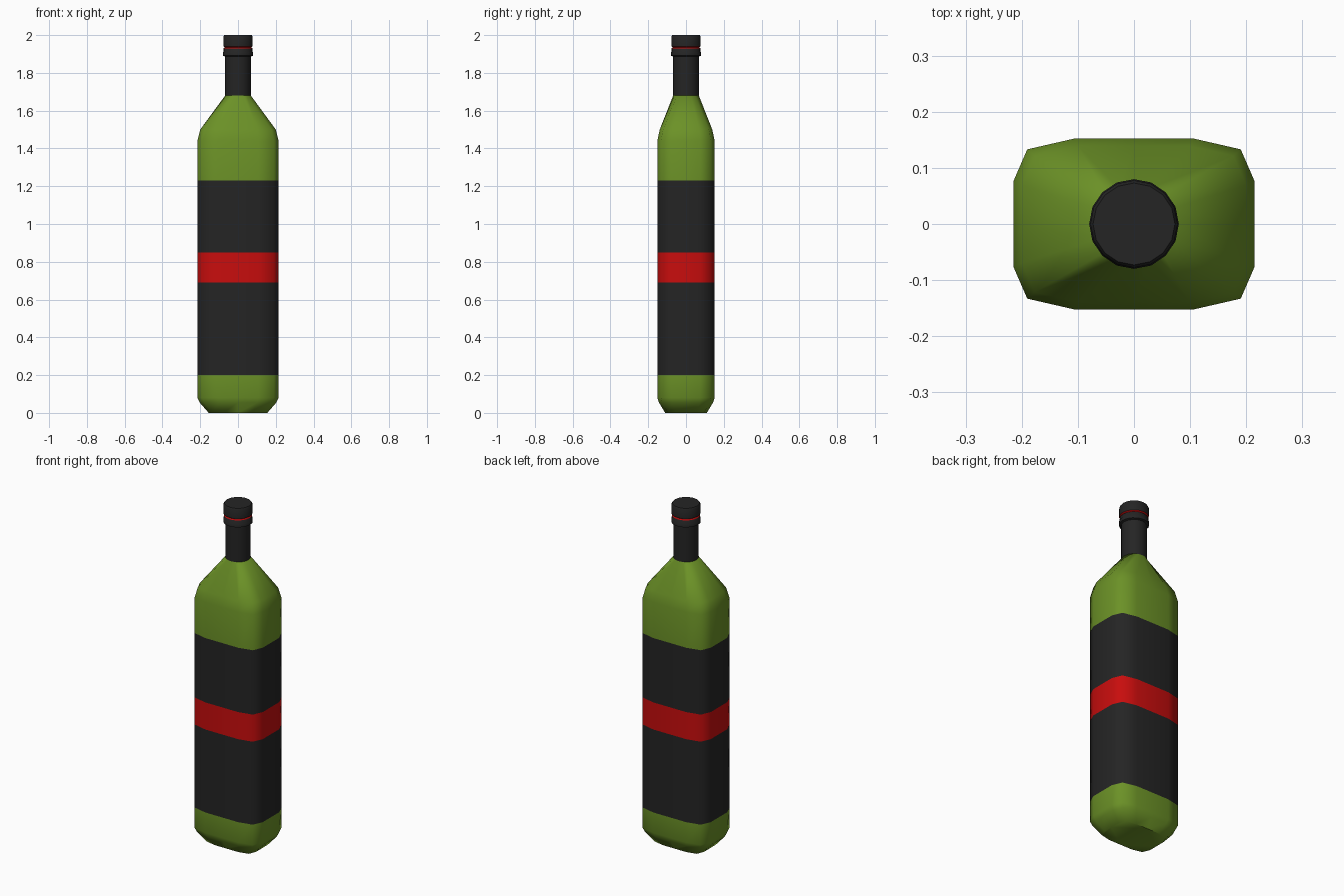
import bpy, bmesh, math

if "Cube" in bpy.data.objects:
    bpy.data.objects.remove(bpy.data.objects["Cube"])


def material(name, rgb):
    m = bpy.data.materials.new(name)
    m.diffuse_color = (*rgb, 1)
    m.use_nodes = True
    m.node_tree.nodes["Principled BSDF"].inputs["Base Color"].default_value = m.diffuse_color
    return m


GREEN = material("green glass", (0.148, 0.285, 0.02))
BLACK = material("black", (0.018, 0.018, 0.018))
RED = material("red", (0.58, 0.004, 0.004))

# rounded-rectangle section, 16 sides (one quadrant mirrored)
quad = [(1, 0), (1, 0.5), (0.885, 0.875), (0.5, 1)]
section = (quad + [(0, 1)] + [(-x, y) for x, y in quad[:0:-1]]
           + [(-x, -y) for x, y in quad] + [(0, -1)]
           + [(x, -y) for x, y in quad[:0:-1]])
circle = [(math.cos(i * math.pi / 8), math.sin(i * math.pi / 8)) for i in range(16)]


def loft(name, rings, colour_rule):
    """rings: (z, half width, half depth, roundness 0..1)"""
    bm = bmesh.new()
    loops = []
    for z, w, d, k in rings:
        loops.append([bm.verts.new((w * (s[0] + (c[0] - s[0]) * k),
                                    d * (s[1] + (c[1] - s[1]) * k), z))
                      for s, c in zip(section, circle)])
    for a, b in zip(loops, loops[1:]):
        for i in range(16):
            j = (i + 1) % 16
            bm.faces.new((a[i], a[j], b[j], b[i]))
    bm.faces.new(loops[0][::-1])
    bm.faces.new(loops[-1])
    for f in bm.faces:
        f.material_index = colour_rule(f.calc_center_median().z)
    me = bpy.data.meshes.new(name)
    bm.to_mesh(me)
    bm.free()
    for m in (GREEN, BLACK, RED):
        me.materials.append(m)
    ob = bpy.data.objects.new(name, me)
    bpy.context.collection.objects.link(ob)
    bpy.ops.object.select_all(action='DESELECT')
    ob.select_set(True)
    bpy.context.view_layer.objects.active = ob
    bpy.ops.object.shade_smooth_by_angle(angle=math.radians(56))


# bottle body with label bands coloured by height
W, D = 0.215, 0.152
body = [(0, 0.155, 0.11, 0), (0.055, 0.203, 0.143, 0), (0.08, W, D, 0)]
body += [(z, W, D, 0) for z in (0.2, 0.69, 0.85, 1.23, 1.44)]
body += [(1.5, 0.2, 0.139, 0), (1.68, 0.068, 0.068, 1)]
loft("bottle_body", body,
     lambda z: 2 if 0.69 < z < 0.85 else 1 if 0.2 < z < 1.23 else 0)

# neck sleeve, collar and cap, with a thin red groove
neck = [(1.68, 0.068), (1.887, 0.068), (1.891, 0.08), (1.908, 0.08), (1.914, 0.076),
        (1.930, 0.076), (1.935, 0.07), (1.940, 0.078), (1.992, 0.078), (2.0, 0.073)]
loft("neck_and_cap", [(z, r, r, 1) for z, r in neck],
     lambda z: 2 if 1.930 < z < 1.940 else 1)
